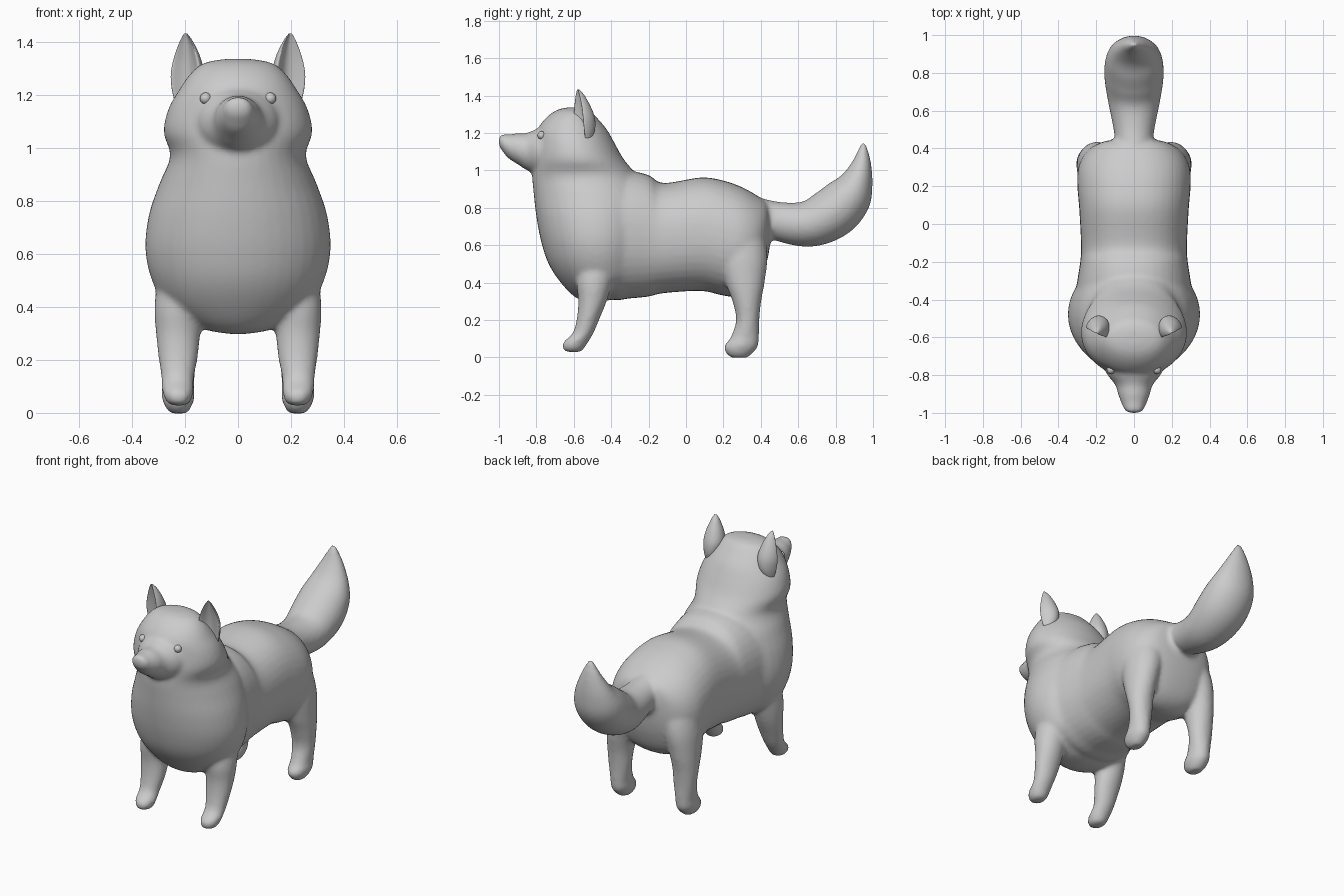
import bpy, bmesh, math
from mathutils import Vector


def smooth_path(st, steps=5):
    """Catmull-Rom interpolation of section tuples."""
    out = []
    for i in range(len(st) - 1):
        p0, p1, p2 = st[max(i - 1, 0)], st[i], st[i + 1]
        p3 = st[min(i + 2, len(st) - 1)]
        for k in range(steps):
            t = k / steps
            out.append([0.5 * (2 * b + (c - a) * t + (2 * a - 5 * b + 4 * c - d) * t * t
                               + (3 * b - a - 3 * c + d) * t ** 3)
                        for a, b, c, d in zip(p0, p1, p2, p3)])
    out.append(list(st[-1]))
    return out


def loft(bm, stations, side=1, n=40, power=2.0, dent=0.0):
    """Skin oval sections (x, y, z, half width, half depth, tilt)."""
    rings = []
    for x, y, z, a, b, tilt in smooth_path(stations):
        t = math.radians(tilt)
        a, b = max(a, 0.002), max(b, 0.002)
        ring = []
        for i in range(n):
            w = 2 * math.pi * i / n
            c, s = math.cos(w), math.sin(w)
            u = a * math.copysign(abs(c) ** (2 / power), c)
            v = b * math.copysign(abs(s) ** (2 / power), s)
            v += dent * b * max(0, -s) ** 2
            ring.append(bm.verts.new((side * (x + u), y + v * math.cos(t), z + v * math.sin(t))))
        rings.append(ring)
    for r, q in zip(rings, rings[1:]):
        for i in range(n):
            j = (i + 1) % n
            bm.faces.new((r[i], r[j], q[j], q[i]))
    bm.faces.new(rings[0])
    bm.faces.new(rings[-1])


def finish(bm, name):
    bmesh.ops.recalc_face_normals(bm, faces=bm.faces)
    me = bpy.data.meshes.new(name)
    bm.to_mesh(me)
    bm.free()
    for p in me.polygons:
        p.use_smooth = True
    ob = bpy.data.objects.new(name, me)
    bpy.context.collection.objects.link(ob)
    return ob


body = bmesh.new()

# Chest ruff, neck and head: horizontal sections (y, z, half width, half depth)
ruff = [(-.48, .298, .03, .03), (-.48, .32, .14, .11), (-.46, .40, .265, .21),
        (-.47, .50, .325, .265), (-.478, .62, .350, .297), (-.485, .75, .336, .315),
        (-.497, .87, .295, .317), (-.54, .97, .256, .282), (-.573, 1.06, .281, .24),
        (-.593, 1.15, .262, .209), (-.608, 1.22, .222, .184), (-.612, 1.28, .18, .137),
        (-.605, 1.32, .13, .09), (-.60, 1.336, .05, .04)]
loft(body, [(0, *s, 0) for s in ruff])

# Torso: upright sections (y, top, bottom, half width)
torso = [(-.5, .9, .4, .25), (-.4, .985, .31, .31), (-.3, .995, .315, .30),
         (-.2, .975, .325, .285), (-.12, .932, .343, .28), (.08, .962, .355, .29),
         (.2, .945, .33, .30), (.3, .91, .325, .295), (.38, .865, .38, .255),
         (.43, .83, .50, .18), (.455, .78, .64, .06)]
loft(body, [(0, y, (t + b) / 2, w, (t - b) / 2, 90) for y, t, b, w in torso], power=2.25)

# Muzzle
muzzle = [(-1.0, 1.155, .03, .025), (-.985, 1.15, .05, .043), (-.95, 1.128, .066, .064),
          (-.9, 1.115, .085, .083), (-.85, 1.10, .10, .10), (-.78, 1.10, .15, .125),
          (-.68, 1.10, .15, .12)]
loft(body, [(0, *s, 90) for s in muzzle])

# Tail
tail = [(.36, .77, .09, .09, 85), (.5, .725, .108, .105, 85), (.65, .713, .138, .123, 100),
        (.78, .77, .157, .138, 128), (.87, .86, .15, .125, 145), (.917, .95, .118, .085, 160),
        (.942, 1.05, .068, .047, 170), (.948, 1.12, .03, .022, 173), (.949, 1.152, .008, .006, 173)]
loft(body, [(0, *s) for s in tail])

# Legs
front_leg = [(.225, -.60, .028, .03, .035), (.225, -.603, .045, .047, .056),
             (.227, -.59, .08, .059, .066), (.228, -.55, .13, .061, .056),
             (.226, -.525, .2, .073, .06), (.226, -.50, .3, .084, .076),
             (.225, -.49, .4, .09, .095), (.22, -.47, .5, .08, .1), (.2, -.47, .6, .05, .06)]
hind_leg = [(.225, .285, -.002, .03, .04), (.225, .285, .02, .048, .07),
            (.226, .295, .06, .062, .09), (.226, .315, .11, .06, .075),
            (.226, .33, .2, .069, .062), (.226, .325, .3, .077, .077),
            (.217, .315, .4, .088, .105), (.19, .30, .55, .108, .135),
            (.15, .28, .7, .11, .12), (.12, .28, .78, .03, .03)]
for side in (1, -1):
    for leg in (front_leg, hind_leg):
        loft(body, [(*s, 0) for s in leg], side)

# Fuse into one soft skin
ob = finish(body, "animal_body")
m = ob.modifiers.new("fuse", 'REMESH')
m.mode = 'VOXEL'
m.voxel_size = 0.013
m.use_smooth_shade = True
m = ob.modifiers.new("soften", 'SMOOTH')
m.factor = 0.5
m.iterations = 6

# Ears, scooped at the front and turned outward, and eyes
ear = [(.02, .01, 1.17, .03, .04), (.01, .005, 1.22, .05, .068), (0, 0, 1.28, .062, .075),
       (-.003, -.005, 1.34, .051, .058), (-.004, -.013, 1.40, .026, .032),
       (-.004, -.018, 1.432, .006, .008)]
for side, label in ((1, "left"), (-1, "right")):
    bm = bmesh.new()
    loft(bm, [(*s, 0) for s in ear], side, dent=1.2)
    e = finish(bm, label + "_ear")
    e.location = Vector((side * .194, -.56, 0))
    e.rotation_euler.z = side * math.radians(25)

    bm = bmesh.new()
    bmesh.ops.create_uvsphere(bm, u_segments=20, v_segments=12, radius=.022)
    e = finish(bm, label + "_eye")
    e.location = (side * .122, -.772, 1.187)
